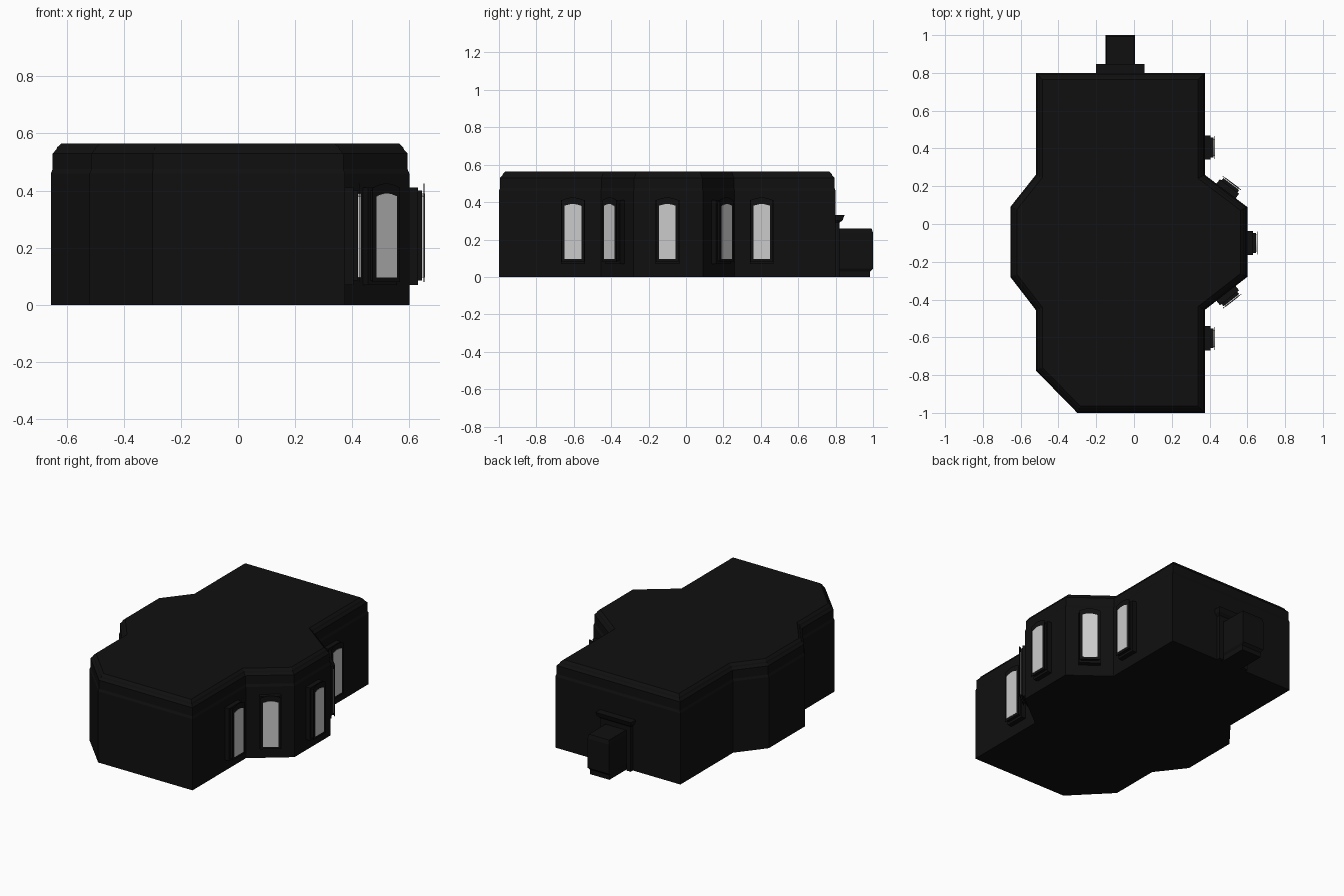
import bpy, bmesh
from math import sin, pi
from mathutils import Vector, Matrix

if "Cube" in bpy.data.objects:
    bpy.data.objects.remove(bpy.data.objects["Cube"])

dark = bpy.data.materials.new("dark")
dark.diffuse_color = (0.005, 0.005, 0.005, 1)
dark.use_nodes = True
dark.node_tree.nodes["Principled BSDF"].inputs["Base Color"].default_value = dark.diffuse_color

# floor plan, counter-clockwise
PLAN = [Vector(p) for p in [(-0.30, -1), (0.375, -1), (0.375, -0.455), (0.60, -0.28),
        (0.60, 0.09), (0.375, 0.26), (0.375, 0.80), (-0.52, 0.80), (-0.52, 0.26),
        (-0.655, 0.09), (-0.655, -0.28), (-0.52, -0.455), (-0.52, -0.775)]]


def inset(plan, d):
    """Mitred inward offset of a counter-clockwise outline."""
    out = []
    for i, p in enumerate(plan):
        a = (p - plan[i - 1]).normalized()
        b = (plan[(i + 1) % len(plan)] - p).normalized()
        na, nb = Vector((-a.y, a.x)), Vector((-b.y, b.x))
        out.append(p + (na + nb) * d / (1 + na.dot(nb)))
    return out


def make(name, bm, mat=dark):
    bmesh.ops.recalc_face_normals(bm, faces=bm.faces)
    me = bpy.data.meshes.new(name)
    bm.to_mesh(me)
    bm.free()
    ob = bpy.data.objects.new(name, me)
    bpy.context.collection.objects.link(ob)
    if mat:
        me.materials.append(mat)
    return ob


def loft(name, rings, caps=True, mat=dark):
    """Skin a list of closed rings of 3D points."""
    bm = bmesh.new()
    vs = [[bm.verts.new(p) for p in r] for r in rings]
    n = len(vs[0])
    for a, b in zip(vs, vs[1:]):
        for i in range(n):
            j = (i + 1) % n
            bm.faces.new((a[i], a[j], b[j], b[i]))
    if caps:
        bm.faces.new(vs[0][::-1])
        bm.faces.new(vs[-1])
    return make(name, bm, mat)


def plan_rings(profile):
    return [[(p.x, p.y, z) for p in inset(PLAN, d)] for d, z in profile]


def rect_rings(layers):
    return [[(x0, y0, z), (x1, y0, z), (x1, y1, z), (x0, y1, z)]
            for x0, x1, y0, y1, z in layers]


def plate(name, m, w, z0, z1, d0, d1, rise=0.0, mat=dark):
    """Upright plate on a wall, with a shallow arched top."""
    h = w / 2
    out = [(-h, z0), (h, z0)]
    steps = 8 if rise else 1
    out += [(h - w * i / steps, z1 - rise + rise * sin(pi * i / steps))
            for i in range(steps + 1)]
    return loft(name, [[m @ Vector((u, d, z)) for u, z in out] for d in (d0, d1)], mat=mat)


def union(target, other):
    mod = target.modifiers.new("join", 'BOOLEAN')
    mod.operation, mod.solver, mod.object = 'UNION', 'EXACT', other
    bpy.context.view_layer.objects.active = target
    bpy.ops.object.modifier_apply(modifier=mod.name)
    bpy.data.objects.remove(other)


# room shell with stepped cornice
room = loft("room_shell", plan_rings([(0, 0), (0, 0.46), (0.006, 0.475), (0.006, 0.53),
                                      (0.018, 0.543), (0.022, 0.552), (0.036, 0.565)]))

# windows: (wall point, outward direction)
windows = [((0.375, 0.405), (1, 0)), ((0.4875, 0.175), (0.17, 0.225)),
           ((0.60, -0.10), (1, 0)), ((0.4875, -0.3675), (0.175, -0.225)),
           ((0.375, -0.605), (1, 0))]
for (x, y), n in windows:
    n = Vector((*n, 0)).normalized()
    m = Matrix(((-n.y, n.x, 0, x), (n.x, n.y, 0, y), (0, 0, 1, 0), (0, 0, 0, 1)))
    # stepped recess merged into the wall
    union(room, plate("recess", m, 0.128, 0.07, 0.41, -0.02, 0.03))
    union(room, plate("recess_inner", m, 0.105, 0.085, 0.40, 0.02, 0.045))
    # frame and pane
    plate("window_frame", m, 0.122, 0.08, 0.425, 0.050, 0.053, 0.015)
    plate("window_pane", m, 0.09, 0.095, 0.39, 0.042, 0.055, 0.01, None)

# passage on the back wall
union(room, loft("passage", rect_rings([
    (-0.142, -0.003, 0.77, 0.985, 0), (-0.142, -0.003, 0.77, 0.985, 0.03),
    (-0.15, 0.005, 0.77, 1.0, 0.045), (-0.15, 0.005, 0.77, 1.0, 0.235),
    (-0.145, 0.0, 0.77, 0.992, 0.26)])))

# door surround: posts and cornice
for name, x0, x1 in (("left", -0.18, -0.15), ("right", 0.005, 0.035)):
    loft("door_post_" + name, rect_rings([(x0, x1, 0.795, 0.822, z) for z in (0, 0.27)]))
loft("door_cornice", rect_rings([
    (-0.18, 0.035, 0.795, 0.822, 0.26), (-0.18, 0.035, 0.795, 0.822, 0.29),
    (-0.195, 0.05, 0.795, 0.838, 0.305), (-0.20, 0.055, 0.795, 0.848, 0.332)]))

# interior trim
loft("baseboard", plan_rings([(0.012, 0.001), (0.012, 0.032), (0.005, 0.045), (0.001, 0.05)]), caps=False)
loft("crown_trim", plan_rings([(0.001, 0.45), (0.012, 0.465), (0.012, 0.475), (0.007, 0.48)]), caps=False)
